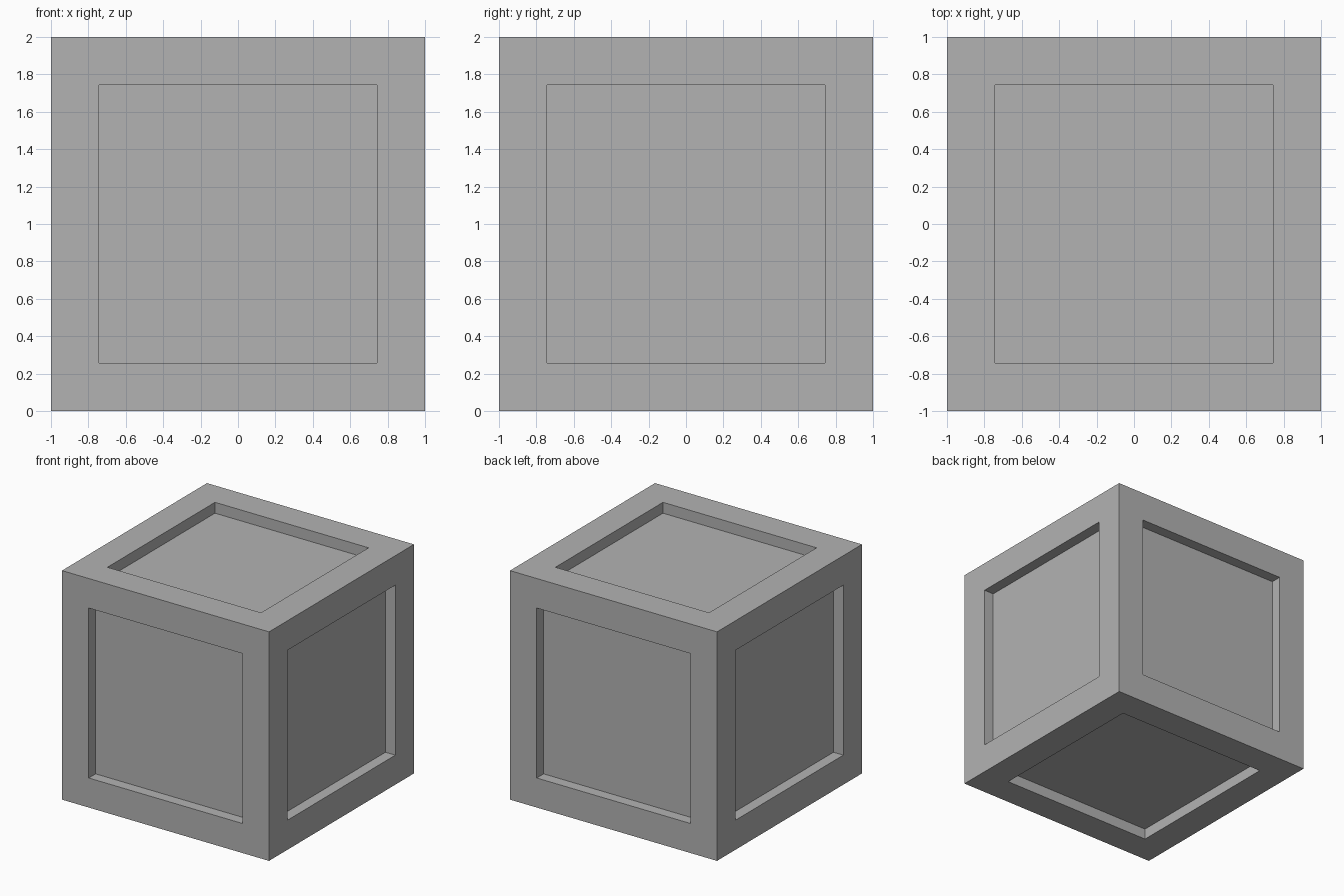
import bpy
import bmesh
from mathutils import Matrix

SIZE = 2.0
BORDER = 0.258   # width of the frame around each panel
DEPTH = 0.095    # how far each panel is sunk

# Remove the default cube
default = bpy.data.objects.get("Cube")
if default:
    bpy.data.objects.remove(default, do_unlink=True)

# Single grey material
grey = bpy.data.materials.new("plain_grey")
grey.use_nodes = True
colour = (0.45, 0.45, 0.45, 1.0)
grey.diffuse_color = colour
grey.node_tree.nodes["Principled BSDF"].inputs["Base Color"].default_value = colour

# Crate body
bm = bmesh.new()
bmesh.ops.create_cube(bm, size=SIZE, matrix=Matrix.Translation((0, 0, SIZE / 2)))

# Frame each side, then sink its panel with straight walls
panels = list(bm.faces)
bmesh.ops.inset_individual(bm, faces=panels, thickness=BORDER, use_even_offset=True)
for panel in panels:
    normal = panel.normal.copy()
    sunk = bmesh.ops.extrude_discrete_faces(bm, faces=[panel])["faces"][0]
    bmesh.ops.translate(bm, verts=sunk.verts, vec=-normal * DEPTH)

bmesh.ops.recalc_face_normals(bm, faces=bm.faces)
mesh = bpy.data.meshes.new("crate")
bm.to_mesh(mesh)
bm.free()
mesh.materials.append(grey)
crate = bpy.data.objects.new("crate", mesh)
bpy.context.collection.objects.link(crate)
